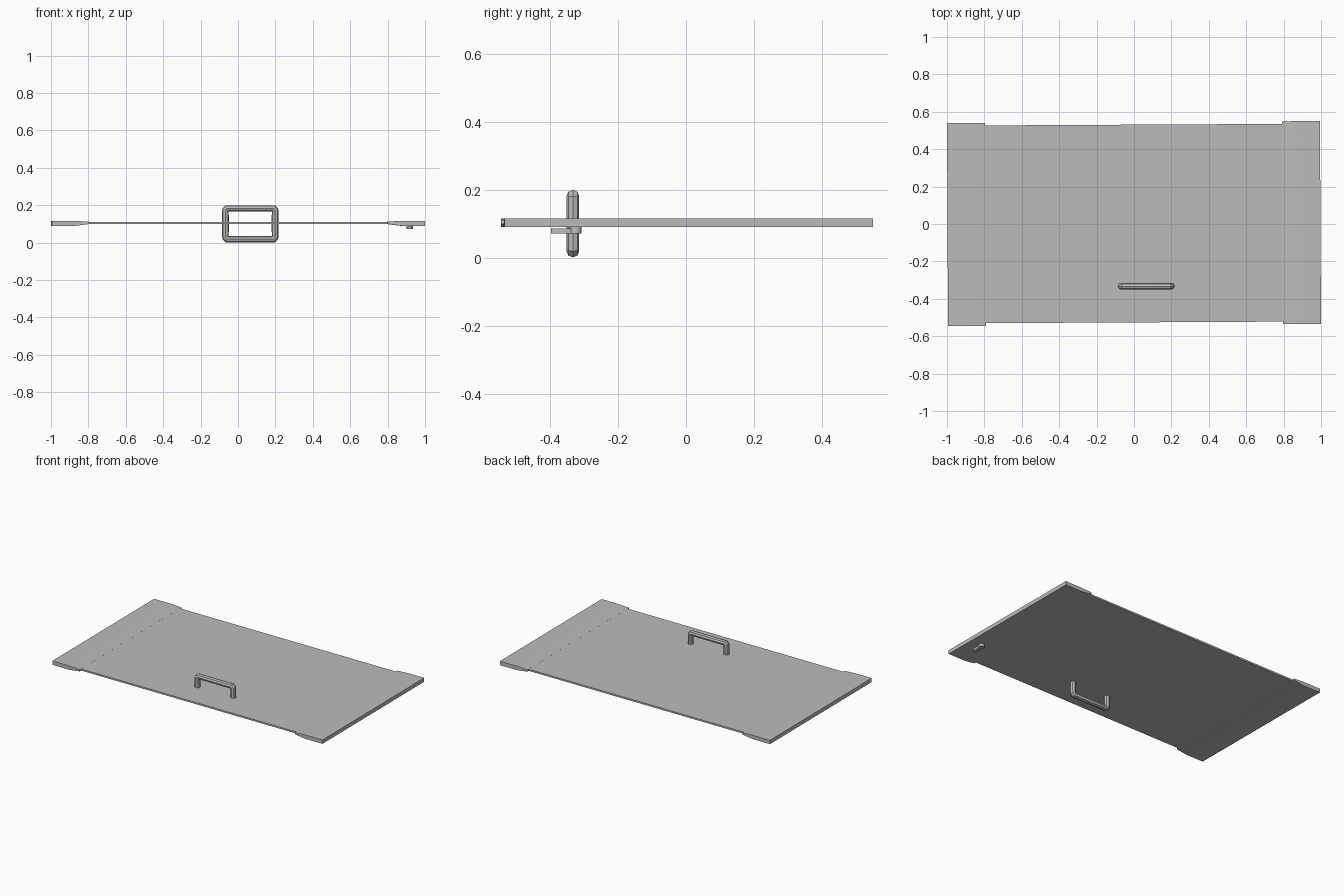
import bpy, bmesh, math
from mathutils import Matrix

if "Cube" in bpy.data.objects:
    bpy.data.objects.remove(bpy.data.objects["Cube"])

grey = bpy.data.materials.new("light grey")
grey.diffuse_color = (0.5, 0.5, 0.5, 1)
grey.use_nodes = True
grey.node_tree.nodes["Principled BSDF"].inputs["Base Color"].default_value = grey.diffuse_color
TILT = Matrix.Rotation(0.0052, 4, 'Z')   # the door lies very slightly turned


def finish(name, bm, smooth=False):
    bmesh.ops.recalc_face_normals(bm, faces=bm.faces)
    mesh = bpy.data.meshes.new(name)
    bm.to_mesh(mesh)
    bm.free()
    mesh.materials.append(grey)
    ob = bpy.data.objects.new(name, mesh)
    bpy.context.collection.objects.link(ob)
    if smooth:
        bpy.ops.object.select_all(action='DESELECT')
        ob.select_set(True)
        bpy.context.view_layer.objects.active = ob
        bpy.ops.object.shade_smooth_by_angle(angle=math.radians(35))
    return ob


def prism(name, profile, y0, y1):
    """Extrude an x-z profile along y."""
    bm = bmesh.new()
    face = bm.faces.new([bm.verts.new((x, y0, z)) for x, z in profile])
    ext = bmesh.ops.extrude_face_region(bm, geom=[face])
    verts = [g for g in ext["geom"] if isinstance(g, bmesh.types.BMVert)]
    bmesh.ops.translate(bm, verts=verts, vec=(0, y1 - y0, 0))
    bm.transform(TILT)
    return finish(name, bm)


# Thin door panel
prism("door_panel", [(-0.9, 0.1), (0.9, 0.1), (0.9, 0.111), (-0.9, 0.111)], -0.526, 0.531)

# Thicker wider end rails that taper down towards the panel
for name, s in (("left_end_rail", -1), ("right_end_rail", 1)):
    prism(name, [(s * 0.997, 0.09), (s * 0.997, 0.116), (s * 0.87, 0.116),
                 (s * 0.795, 0.1112), (s * 0.795, 0.0998), (s * 0.87, 0.09)], -0.54, 0.545)


# Pull handles: one bent bar on each face
def handle(name, z_end, z_bar):
    xa, xb, y, r, sides = -0.067, 0.198, -0.333, 0.0185, 12
    s = 1 if z_bar > z_end else -1
    c = 0.008
    path = [(xa, z_end), (xa, z_bar - s * c), (xa + c, z_bar), (xb - c, z_bar),
            (xb, z_bar - s * c), (xb, z_end)]
    cu = bpy.data.curves.new(name, 'CURVE')
    cu.dimensions = '3D'
    cu.bevel_depth = r
    cu.bevel_resolution = sides // 4 - 1
    cu.use_fill_caps = True
    sp = cu.splines.new('POLY')
    sp.points.add(len(path) - 1)
    for p, (x, z) in zip(sp.points, path):
        p.co = (x, y, z, 1)
    tmp = bpy.data.objects.new(name + "_path", cu)
    bpy.context.collection.objects.link(tmp)
    mesh = bpy.data.meshes.new_from_object(tmp.evaluated_get(bpy.context.evaluated_depsgraph_get()))
    bpy.data.objects.remove(tmp)
    bm = bmesh.new()
    bm.from_mesh(mesh)
    finish(name, bm, True)


handle("top_handle", 0.106, 0.1825)
handle("bottom_handle", 0.106, 0.0185)

# Small latch under the right end: a round boss and a lever
bm = bmesh.new()
bmesh.ops.create_cone(bm, cap_ends=True, segments=16, radius1=0.018, radius2=0.018, depth=0.02,
                      matrix=Matrix.Translation((0.918, -0.325, 0.082)))
finish("latch_boss", bm, True)
bm = bmesh.new()
ring = []
for i in range(18):
    k = i if i < 9 else i - 1
    a = math.pi * k / 8
    ring.append(bm.verts.new((0.918 + 0.012 * math.cos(a),
                              (-0.335 if i < 9 else -0.386) + 0.012 * math.sin(a), 0.072)))
face = bm.faces.new(ring)
ext = bmesh.ops.extrude_face_region(bm, geom=[face])
bmesh.ops.translate(bm, vec=(0, 0, 0.014),
                    verts=[g for g in ext["geom"] if isinstance(g, bmesh.types.BMVert)])
finish("latch_lever", bm, True)
